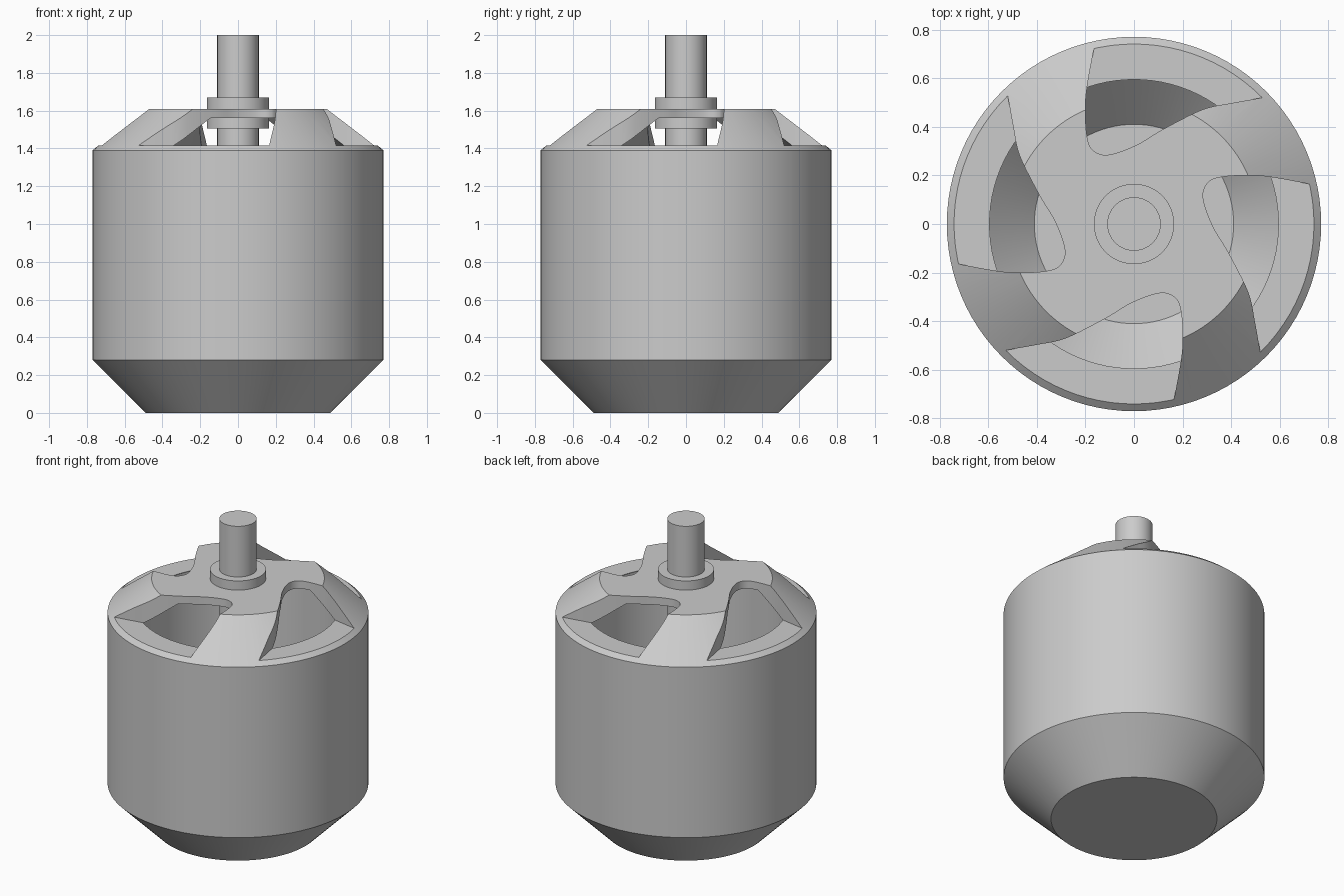
import bpy
import bmesh
from math import cos, sin, pi, radians
from mathutils import Vector, Matrix

cube = bpy.data.objects.get("Cube")
if cube:
    bpy.data.objects.remove(cube, do_unlink=True)

SEGMENTS = 96

metal = bpy.data.materials.new("plain grey metal")
metal.use_nodes = True
GREY = (0.6, 0.6, 0.6, 1)
metal.diffuse_color = GREY
metal.node_tree.nodes["Principled BSDF"].inputs["Base Color"].default_value = GREY


def lathe(bm, profile):
    """Revolve (radius, z) points about z and cap both ends."""
    rings = []
    for r, z in profile:
        rings.append([bm.verts.new((r * cos(2 * pi * i / SEGMENTS),
                                    r * sin(2 * pi * i / SEGMENTS), z))
                      for i in range(SEGMENTS)])
    for a, b in zip(rings, rings[1:]):
        for i in range(SEGMENTS):
            j = (i + 1) % SEGMENTS
            bm.faces.new((a[i], a[j], b[j], b[i]))
    bm.faces.new(rings[0][::-1])
    bm.faces.new(rings[-1])


def make_object(name, bm):
    mesh = bpy.data.meshes.new(name)
    bm.to_mesh(mesh)
    bm.free()
    mesh.materials.append(metal)
    obj = bpy.data.objects.new(name, mesh)
    bpy.context.collection.objects.link(obj)
    return obj


def activate(obj):
    bpy.ops.object.select_all(action='DESELECT')
    obj.select_set(True)
    bpy.context.view_layer.objects.active = obj


def smooth(obj):
    activate(obj)
    bpy.ops.object.shade_smooth_by_angle(angle=radians(25))


def turned_part(name, profile):
    bm = bmesh.new()
    lathe(bm, profile)
    obj = make_object(name, bm)
    smooth(obj)
    return obj


def smooth_path(points, steps=6):
    """Catmull-Rom curve through the points."""
    p = [Vector(q) for q in points]
    p = [p[0] * 2 - p[1]] + p + [p[-1] * 2 - p[-2]]
    out = []
    for a, b, c, d in zip(p, p[1:], p[2:], p[3:]):
        for s in range(steps):
            t = s / steps
            out.append(0.5 * (2 * b + (c - a) * t + (2 * a - 5 * b + 4 * c - d) * t ** 2
                              + (3 * b - a - 3 * c + d) * t ** 3))
    out.append(p[-2])
    return out


# Hollow motor housing: outer skin, then the cavity
bm = bmesh.new()
lathe(bm, [(0.49, 0), (0.77, 0.28), (0.77, 1.39), (0.51, 1.61)])
lathe(bm, [(0.43, 1.56), (0.60, 1.41), (0.60, 0.35), (0.41, 0.16)])
housing = make_object("motor_housing", bm)

# Four swirled windows cut through the top
window = smooth_path([(-0.53, -0.52), (-0.40, -0.497), (-0.28, -0.47), (-0.12, -0.39),
                      (-0.02, -0.33), (0.07, -0.293), (0.13, -0.285), (0.175, -0.31),
                      (0.193, -0.36), (0.20, -0.45), (0.195, -0.55), (0.165, -0.72)])
outline = [Vector((-0.8, -0.9)), Vector((-0.8, -0.56))] + window + [Vector((0.12, -0.9))]
bm = bmesh.new()
for k in range(4):
    turn = Matrix.Rotation(k * pi / 2, 3, 'Z')
    base = bm.faces.new([bm.verts.new(turn @ Vector((p.x, p.y, 1.415))) for p in outline])
    top = bmesh.ops.extrude_face_region(bm, geom=[base])
    bmesh.ops.translate(bm, vec=(0, 0, 0.4),
                        verts=[v for v in top["geom"] if isinstance(v, bmesh.types.BMVert)])
bmesh.ops.recalc_face_normals(bm, faces=bm.faces)
cutter = make_object("window_cutter", bm)
cutter.hide_render = True

cut = housing.modifiers.new("windows", 'BOOLEAN')
cut.operation = 'DIFFERENCE'
cut.solver = 'EXACT'
cut.object = cutter
activate(housing)
bpy.ops.object.modifier_apply(modifier=cut.name)
bpy.data.objects.remove(cutter, do_unlink=True)
smooth(housing)

# Shaft and its two collars
turned_part("shaft", [(0.11, 0.14), (0.11, 2.0)])
turned_part("upper_collar", [(0.165, 1.60), (0.165, 1.67)])
turned_part("lower_collar", [(0.165, 1.505), (0.165, 1.57)])
